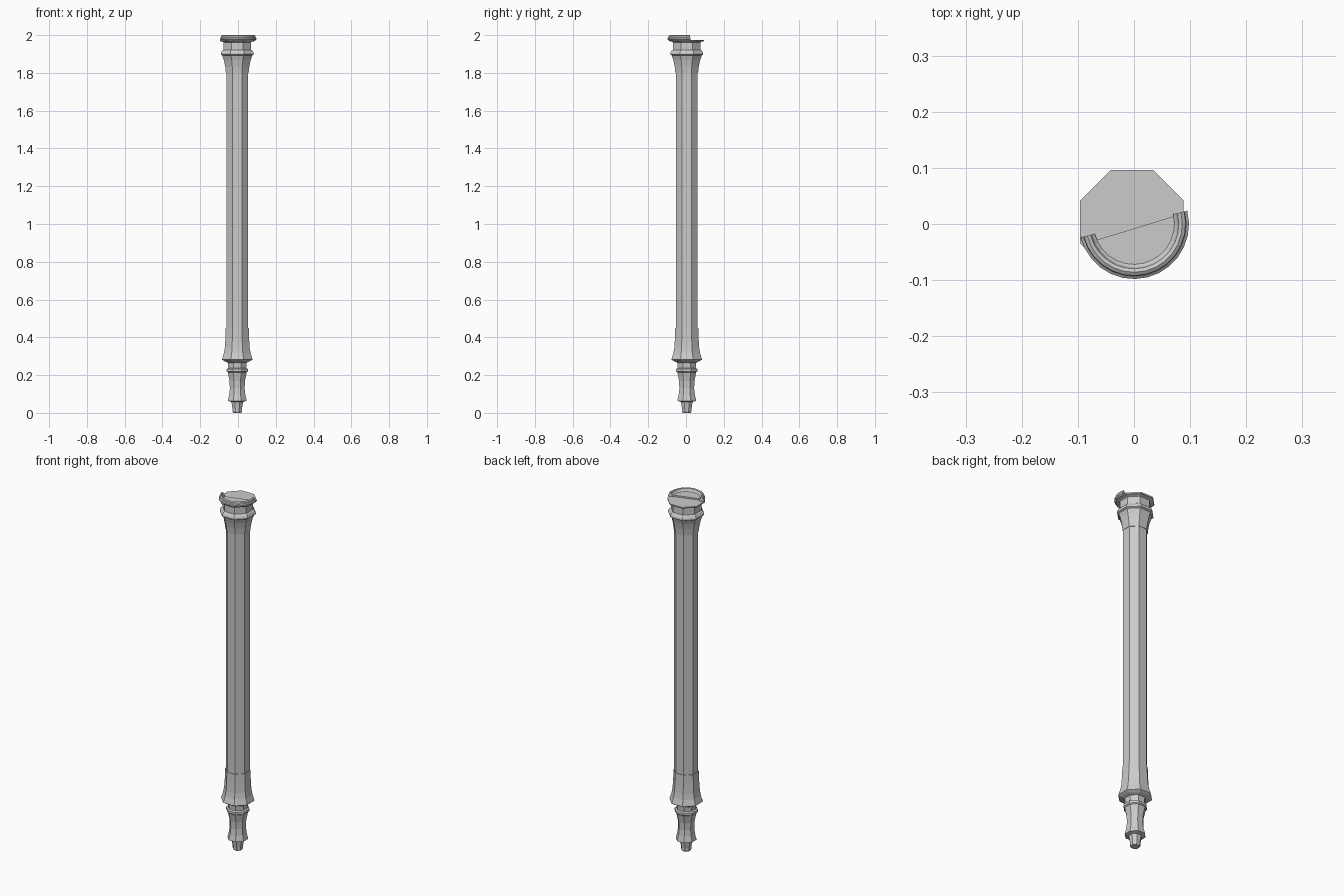
import bpy, bmesh, math

if "Cube" in bpy.data.objects:
    bpy.data.objects.remove(bpy.data.objects["Cube"])

AX, AY = -0.004, 0.004          # axis of the octagonal body
K = 1 / math.cos(math.pi / 8)   # apothem -> corner radius


def make_object(name, bm):
    bmesh.ops.recalc_face_normals(bm, faces=bm.faces)
    me = bpy.data.meshes.new(name)
    bm.to_mesh(me)
    bm.free()
    ob = bpy.data.objects.new(name, me)
    bpy.context.collection.objects.link(ob)
    return ob


def octagon_part(name, profile):
    """Capped eight-sided column from (apothem, z) pairs."""
    bm = bmesh.new()
    rings = []
    for r, z in profile:
        rings.append([bm.verts.new((AX + r * K * math.cos(math.pi / 8 + i * math.pi / 4),
                                    AY + r * K * math.sin(math.pi / 8 + i * math.pi / 4), z))
                      for i in range(8)])
    for a, b in zip(rings, rings[1:]):
        for i in range(8):
            j = (i + 1) % 8
            bm.faces.new((a[i], a[j], b[j], b[i]))
    bm.faces.new(rings[0][::-1])
    bm.faces.new(rings[-1])
    return make_object(name, bm)


def half_ring(name, profile, start, sweep, steps):
    """Closed (radius, z) section swept part of a turn, with end caps."""
    bm = bmesh.new()
    rings = []
    for s in range(steps + 1):
        a = math.radians(start + sweep * s / steps)
        rings.append([bm.verts.new((r * math.cos(a), r * math.sin(a), z)) for r, z in profile])
    n = len(profile)
    for a, b in zip(rings, rings[1:]):
        for i in range(n):
            j = (i + 1) % n
            bm.faces.new((a[i], a[j], b[j], b[i]))
    bm.faces.new(rings[0])
    bm.faces.new(rings[-1][::-1])
    return make_object(name, bm)


# Tapered foot peg
octagon_part("foot_peg", [(0.021, 0.0), (0.025, 0.008), (0.025, 0.02), (0.031, 0.06), (0.031, 0.07)])

# Waisted lower baluster
octagon_part("lower_baluster", [
    (0.030, 0.058), (0.050, 0.063), (0.049, 0.070), (0.043, 0.095), (0.039, 0.13),
    (0.041, 0.17), (0.048, 0.205), (0.050, 0.215), (0.056, 0.220), (0.056, 0.233), (0.047, 0.238)])

# Neck between baluster and flared collar
octagon_part("neck", [(0.047, 0.230), (0.049, 0.262), (0.053, 0.272), (0.053, 0.285)])

# Flared lower collar
octagon_part("lower_collar", [
    (0.053, 0.268), (0.068, 0.274), (0.081, 0.282), (0.079, 0.290), (0.071, 0.315),
    (0.066, 0.345), (0.063, 0.390), (0.061, 0.450)])

# Long shaft
octagon_part("shaft", [(0.058, 0.28), (0.058, 1.81)])

# Flared capital and its neck and lid
octagon_part("capital", [
    (0.060, 1.800), (0.064, 1.835), (0.071, 1.868), (0.079, 1.892), (0.087, 1.897),
    (0.087, 1.906), (0.080, 1.918), (0.074, 1.922)])
octagon_part("capital_neck", [(0.074, 1.915), (0.073, 1.962), (0.080, 1.966)])
octagon_part("top_lid", [(0.080, 1.965), (0.091, 1.968), (0.092, 1.975)])

# Rounded moulding around the front half of the top
half_ring("top_rim", [
    (0.074, 1.972), (0.090, 1.970), (0.097, 1.976), (0.098, 1.984), (0.093, 1.988),
    (0.092, 1.996), (0.086, 2.000), (0.080, 1.997), (0.077, 1.988), (0.072, 1.983)],
    194, 180, 14)

# Shallow half plate inside the moulding
bm = bmesh.new()
arc = [math.radians(197 + 180 * s / 14) for s in range(15)]
low = [bm.verts.new((0.08 * math.cos(a), -0.008 + 0.08 * math.sin(a), 1.973)) for a in arc]
top = [bm.verts.new((v.co.x, v.co.y, 1.983)) for v in low]
bm.faces.new(low[::-1])
bm.faces.new(top)
for i in range(15):
    j = (i + 1) % 15
    bm.faces.new((low[i], low[j], top[j], top[i]))
make_object("top_half_plate", bm)
